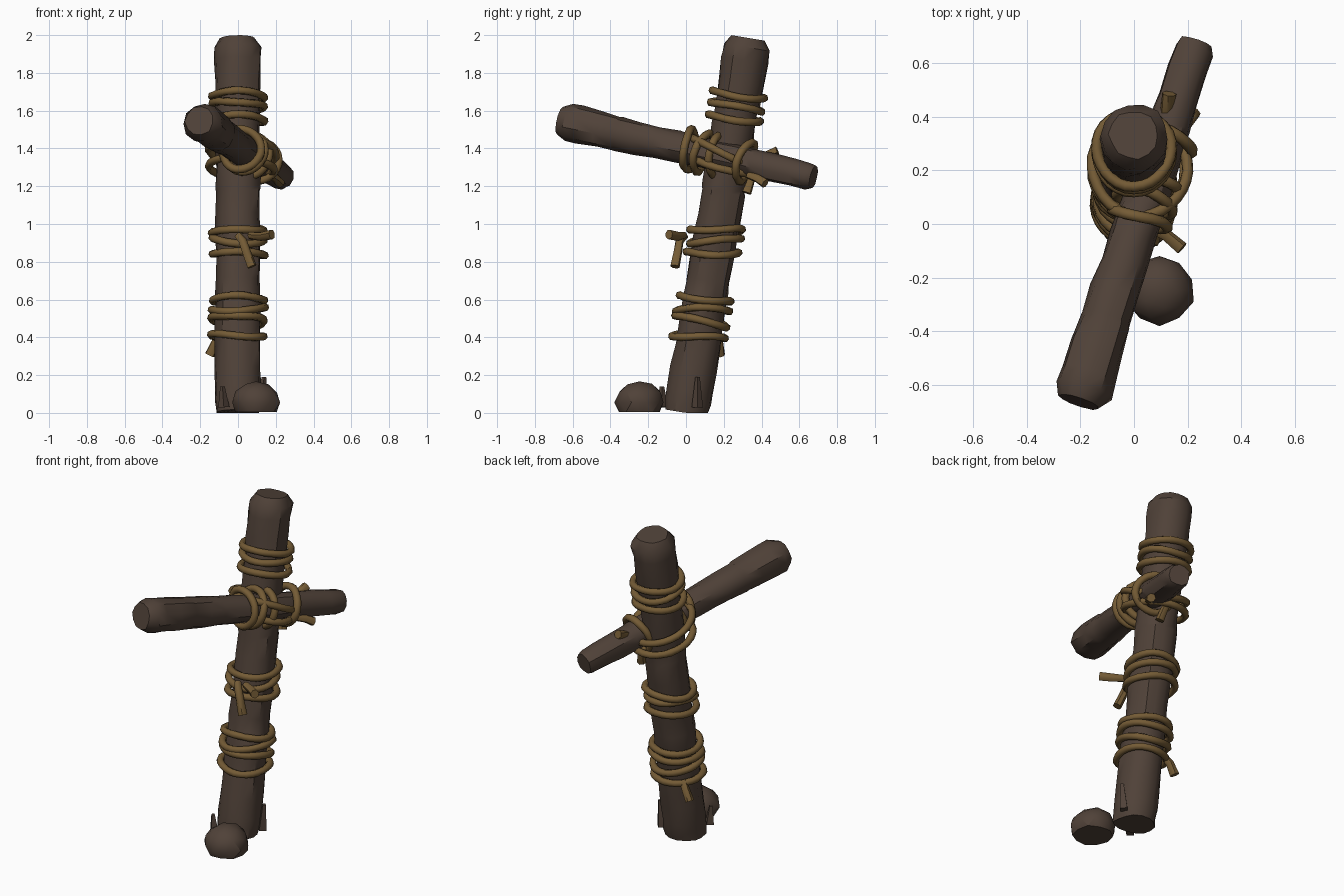
import bpy, bmesh, math, random
from mathutils import Vector

if "Cube" in bpy.data.objects:
    bpy.data.objects.remove(bpy.data.objects["Cube"])

random.seed(7)


def material(name, rgb):
    m = bpy.data.materials.new(name)
    m.diffuse_color = (*rgb, 1)
    m.use_nodes = True
    m.node_tree.nodes["Principled BSDF"].inputs["Base Color"].default_value = m.diffuse_color
    return m


WOOD = material("dark_wood", (0.080, 0.054, 0.040))
ROPE = material("tan_rope", (0.175, 0.105, 0.036))


def finish(name, bm, mat, angle):
    bmesh.ops.recalc_face_normals(bm, faces=bm.faces)
    me = bpy.data.meshes.new(name)
    bm.to_mesh(me)
    bm.free()
    me.materials.append(mat)
    ob = bpy.data.objects.new(name, me)
    bpy.context.collection.objects.link(ob)
    bpy.ops.object.select_all(action='DESELECT')
    ob.select_set(True)
    bpy.context.view_layer.objects.active = ob
    bpy.ops.object.shade_smooth_by_angle(angle=math.radians(angle))
    return ob


def sweep(name, pts, radii, sides, mat, ref, closed=False, noise=0.0, angle=45):
    """Tube along a path; noise adds lengthwise ridges and knobbly bumps."""
    bm = bmesh.new()
    n = len(pts)
    ridge = [random.uniform(-noise, noise) for _ in range(sides)]
    rings = []
    for i, p in enumerate(pts):
        a = pts[(i - 1) % n] if closed else pts[max(i - 1, 0)]
        b = pts[(i + 1) % n] if closed else pts[min(i + 1, n - 1)]
        t = (b - a).normalized()
        u = (ref - t * ref.dot(t)).normalized()
        v = t.cross(u)
        ring = []
        for k in range(sides):
            ang = math.tau * k / sides
            r = radii[i] * (1 + ridge[k] * 0.6 + random.uniform(-noise, noise))
            co = p + (u * math.cos(ang) + v * math.sin(ang)) * r
            co.z = max(co.z, 0)
            ring.append(bm.verts.new(co))
        rings.append(ring)
    for i in range(n if closed else n - 1):
        A, B = rings[i], rings[(i + 1) % n]
        for k in range(sides):
            j = (k + 1) % sides
            bm.faces.new((A[k], A[j], B[j], B[k]))
    if not closed:
        bm.faces.new(rings[0])
        bm.faces.new(rings[-1])
    return finish(name, bm, mat, angle)


def log(name, a, b, profile, segments, sides, noise):
    """Straight log; profile lists (fraction along the log, radius)."""
    fr = sorted({i / segments for i in range(1, segments)} | {f for f, _ in profile})
    radii = []
    for f in fr:
        for (f0, r0), (f1, r1) in zip(profile, profile[1:]):
            if f0 <= f <= f1:
                radii.append(r0 + (r1 - r0) * (f - f0) / (f1 - f0))
                break
    return sweep(name, [a.lerp(b, f) for f in fr], radii, sides, WOOD,
                 Vector((1, 0, 0.3)), noise=noise, angle=38)


def loop(name, centre, normal, rx, ry, thick=0.021, wobble=0.007):
    """Closed rope loop lying across the given normal."""
    normal = normal.normalized()
    u = (Vector((1, 0, 0)) - normal * normal.x).normalized()
    v = normal.cross(u)
    ph, ph2 = random.uniform(0, 6), random.uniform(0, 6)
    pts = []
    for i in range(28):
        a = math.tau * i / 28
        s = 1 + 0.025 * math.sin(3 * a + ph)
        pts.append(centre + u * math.cos(a) * rx * s + v * math.sin(a) * ry * s
                   + normal * wobble * math.sin(2 * a + ph2))
    sweep(name, pts, [thick] * 28, 7, ROPE, normal, True, 0.06, 60)


def tail(name, pts, r0=0.02, r1=0.026):
    """Loose rope end, flaring at its tip."""
    pts = [Vector(p) for p in pts]
    radii = [r0 + (r1 - r0) * i / (len(pts) - 1) for i in range(len(pts))]
    sweep(name, pts, radii, 7, ROPE, Vector((0.6, 0.7, 0.2)), noise=0.06, angle=50)


# Leaning post
foot, head = Vector((0, 0, 0)), Vector((0, 0.33, 1.985))
axis = (head - foot).normalized()
log("post", foot, head,
    [(0, 0.118), (0.03, 0.125), (0.3, 0.12), (0.6, 0.117), (0.8, 0.118),
     (0.975, 0.127), (1, 0.092)], 17, 14, 0.05)

# Slanted crossbeam
front, back = Vector((-0.205, -0.662, 1.548)), Vector((0.232, 0.675, 1.248))
beam_dir = (back - front).normalized()
log("crossbeam", front, back,
    [(0, 0.078), (0.035, 0.108), (0.22, 0.095), (0.5, 0.083), (0.75, 0.08),
     (0.98, 0.073), (1, 0.062)], 13, 11, 0.06)

# Bark splinters near the foot
for i, (x, y, h) in enumerate([(-0.075, -0.125, 0.14), (0.125, 0.06, 0.19)]):
    sweep(f"bark_splinter_{i}", [Vector((x, y, 0.03)), Vector((x * 1.1, y * 1.02, h))],
          [0.03, 0.012], 4, WOOD, Vector((1, 0, 0)))

# Rope bindings on the post: height, tilt, radius
for i, (z, tilt, r) in enumerate([
        (1.68, -0.02, 0.139), (1.625, 0.02, 0.137), (1.555, -0.03, 0.139),
        (0.965, -0.16, 0.139), (0.915, -0.26, 0.137), (0.845, -0.14, 0.139),
        (0.60, -0.05, 0.137), (0.545, -0.16, 0.143), (0.49, 0.06, 0.140),
        (0.405, -0.12, 0.141)]):
    loop(f"post_binding_{i}", foot.lerp(head, z / head.z),
         axis + Vector((random.uniform(-0.06, 0.06), tilt, 0)), r, r)

# Rope bindings on the crossbeam
for i, y in enumerate((0.02, 0.085, 0.16, 0.31)):
    f = (y - front.y) / (back.y - front.y)
    loop(f"beam_binding_{i}", front.lerp(back, f),
         beam_dir + Vector((0, 0, 0.12 * (-1) ** i)), 0.108, 0.108, 0.022)

# Diagonal lashings round both post and beam
loop("lashing_upper", Vector((0.022, 0.205, 1.385)), Vector((0.1, 0.42, 1)), 0.178, 0.185)
loop("lashing_lower", Vector((0.018, 0.21, 1.30)), Vector((0.05, 0.28, 1)), 0.172, 0.178)

# Loose rope ends
tail("middle_hanging_end", [(0.0, -0.005, 0.94), (0.025, -0.035, 0.91),
                            (0.045, -0.045, 0.85), (0.075, -0.06, 0.775)])
tail("middle_side_end", [(0.06, -0.01, 0.94), (0.12, -0.04, 0.935), (0.18, -0.09, 0.945)])
tail("lower_hanging_end", [(-0.09, 0.16, 0.41), (-0.12, 0.175, 0.37), (-0.15, 0.18, 0.305)])
tail("beam_back_end", [(0.10, 0.35, 1.31), (0.12, 0.42, 1.36), (0.13, 0.485, 1.385)])
tail("beam_low_end", [(0.17, 0.33, 1.26), (0.20, 0.38, 1.24), (0.225, 0.42, 1.215)])
tail("lashing_low_end", [(0.05, 0.35, 1.27), (0.07, 0.34, 1.22), (0.08, 0.32, 1.165)])

# Flat-bottomed stone beside the foot
bm = bmesh.new()
bmesh.ops.create_icosphere(bm, subdivisions=2, radius=1)
for v in bm.verts:
    k = random.uniform(0.96, 1.05)
    v.co = Vector((0.095 + v.co.x * 0.128 * k, -0.247 + v.co.y * 0.13 * k,
                   max(0.006, 0.055 + v.co.z * 0.115 * k)))
finish("stone", bm, WOOD, 30)
